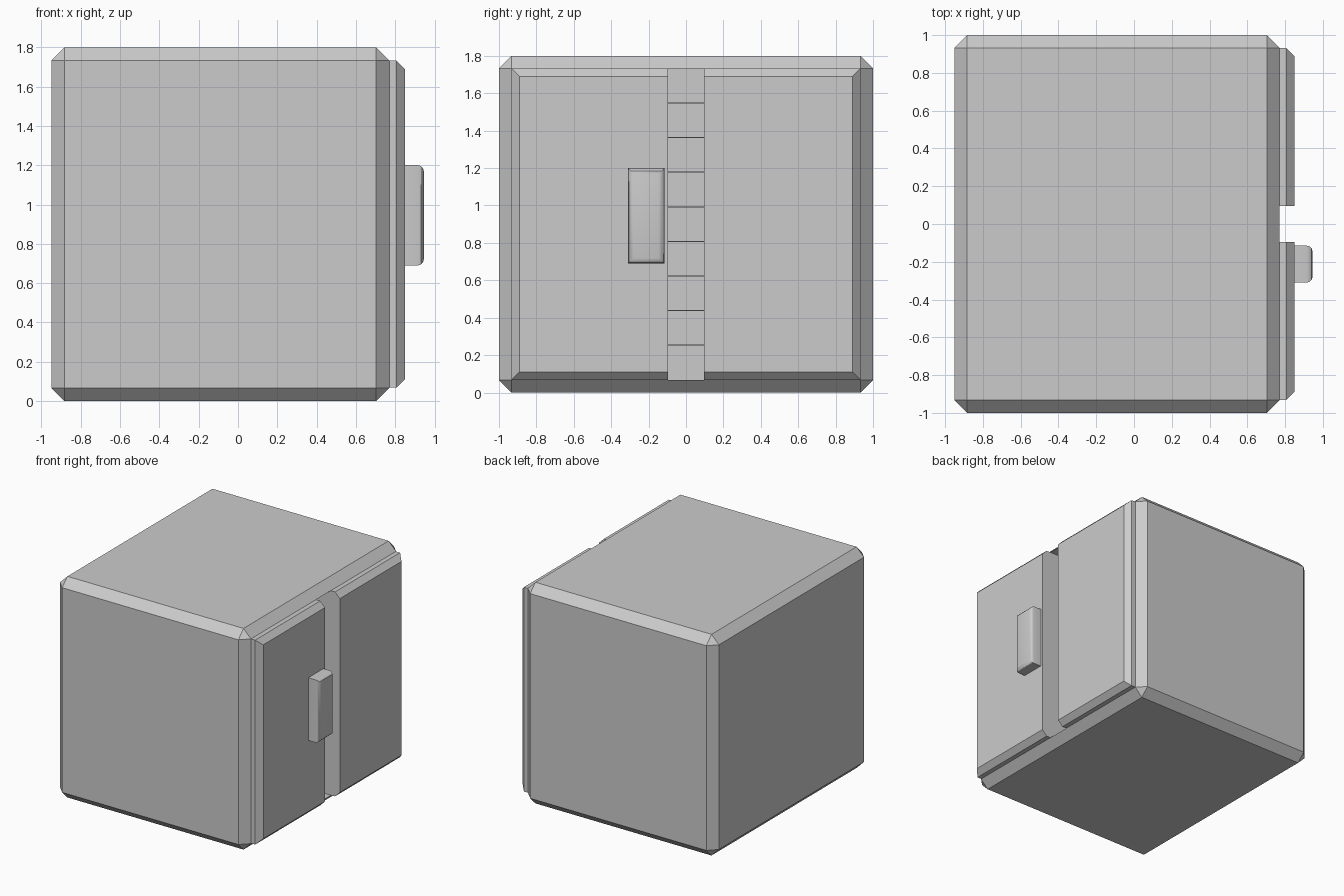
import bpy, bmesh

if "Cube" in bpy.data.objects:
    bpy.data.objects.remove(bpy.data.objects["Cube"])


def box(bm, lo, hi):
    verts = bmesh.ops.create_cube(bm, size=1)["verts"]
    for v in verts:
        for i in range(3):
            v.co[i] = hi[i] if v.co[i] > 0 else lo[i]


def finish(bm, name):
    bmesh.ops.recalc_face_normals(bm, faces=bm.faces)
    mesh = bpy.data.meshes.new(name)
    bm.to_mesh(mesh)
    bm.free()
    obj = bpy.data.objects.new(name, mesh)
    bpy.context.collection.objects.link(obj)
    return obj


def bevel(bm, edges, width, segments=1):
    bmesh.ops.bevel(bm, geom=edges, offset=width, segments=segments,
                    profile=0.5, affect='EDGES')


def outer_edges(bm, x, skip_y=None):
    # edges of the +x face, optionally without the one lying at skip_y
    return [e for e in bm.edges
            if all(abs(v.co.x - x) < 1e-4 for v in e.verts)
            and not (skip_y is not None
                     and all(abs(v.co.y - skip_y) < 1e-4 for v in e.verts))]


# Chamfered cabinet body, hollowed from the right side
bm = bmesh.new()
box(bm, (-0.95, -1, 0), (0.77, 1, 1.8))
bevel(bm, bm.edges[:], 0.067)
opening = [f for f in bm.faces if f.calc_center_median().x > 0.769]
ext = bmesh.ops.extrude_face_region(bm, geom=opening)
bmesh.ops.translate(bm, vec=(-1.6, 0, 0),
                    verts=[v for v in ext["geom"] if isinstance(v, bmesh.types.BMVert)])
if any(f.is_valid for f in opening):
    bmesh.ops.delete(bm, geom=[f for f in opening if f.is_valid], context='FACES')
finish(bm, "cabinet_body")

# Two thick doors with a gap between, chamfered on their outer edges
for name, y0, y1, inner in (("front_door", -0.932, -0.095, -0.095),
                            ("back_door", 0.095, 0.932, 0.095)):
    bm = bmesh.new()
    box(bm, (0.6, y0, 0.068), (0.85, y1, 1.732))
    bevel(bm, outer_edges(bm, 0.85, inner), 0.043)
    finish(bm, name)

# Thin shelves inside, seen through the gap
for i in range(1, 9):
    z = 0.068 + i * 0.185
    bm = bmesh.new()
    box(bm, (-0.8, -0.93, z - 0.003), (0.58, 0.93, z + 0.003))
    finish(bm, f"shelf_{i}")

# Handle with softened outer edges
bm = bmesh.new()
box(bm, (0.85, -0.31, 0.69), (0.945, -0.115, 1.2))
bevel(bm, outer_edges(bm, 0.945), 0.03, 3)
handle = finish(bm, "door_handle")
bpy.context.view_layer.objects.active = handle
handle.select_set(True)
bpy.ops.object.shade_smooth_by_angle()
